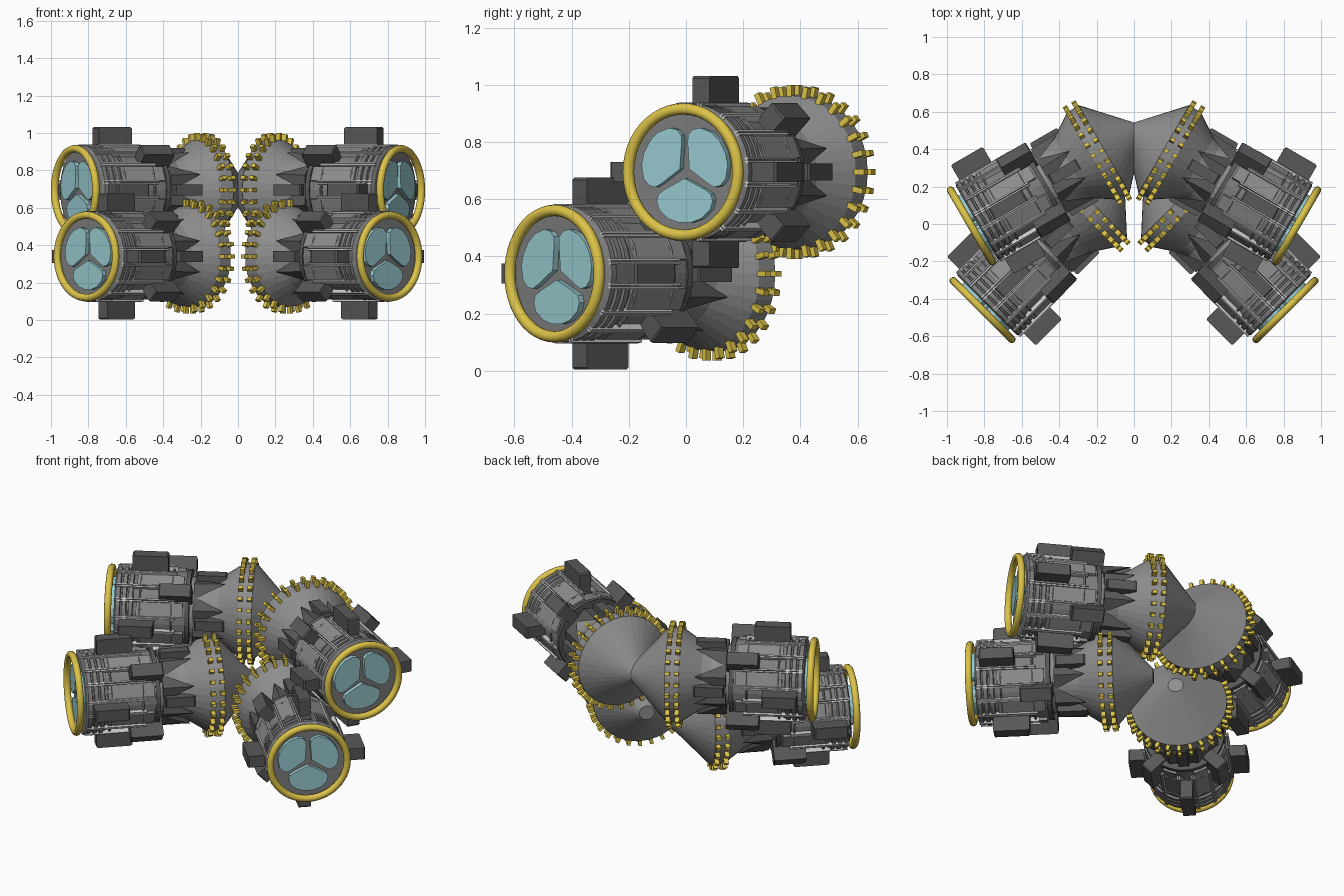
import bpy, bmesh, math
from mathutils import Matrix, Vector

if "Cube" in bpy.data.objects:
    bpy.data.objects.remove(bpy.data.objects["Cube"])

def material(name, rgb):
    m = bpy.data.materials.new(name)
    m.diffuse_color = (*rgb, 1)
    m.use_nodes = True
    m.node_tree.nodes["Principled BSDF"].inputs["Base Color"].default_value = m.diffuse_color
    return m

GREY = material("mid grey", (0.27, 0.27, 0.27))
HULL = material("hull grey", (0.21, 0.21, 0.21))
DARK = material("dark grey", (0.098, 0.098, 0.098))
SILVER = material("silver", (0.6, 0.6, 0.6))
GOLD = material("gold", (0.72, 0.55, 0.065))
GLASS = material("pale blue glass", (0.32, 0.60, 0.64))

# Pod space: x runs inward along the pod from the front ring, y sideways, z up.
def spin(angle):
    return Matrix.Rotation(angle, 4, 'X')

def lathe(bm, profile, n=32):
    rings = []
    for t, r in profile:
        if r == 0:
            rings.append([bm.verts.new((t, 0, 0))] * n)
        else:
            rings.append([bm.verts.new((t, r * math.cos(2 * math.pi * i / n),
                                        r * math.sin(2 * math.pi * i / n))) for i in range(n)])
    for a, b in zip(rings, rings[1:]):
        for i in range(n):
            j = (i + 1) % n
            vs = list(dict.fromkeys((a[i], a[j], b[j], b[i])))
            bm.faces.new(vs)

def prism(bm, points, depth, matrix):
    """Extrude a flat outline (3D points) along the depth vector."""
    a = [bm.verts.new(matrix @ Vector(p)) for p in points]
    b = [bm.verts.new(matrix @ (Vector(p) + Vector(depth))) for p in points]
    bm.faces.new(a)
    bm.faces.new(b[::-1])
    for i in range(len(a)):
        j = (i + 1) % len(a)
        bm.faces.new((a[i], b[i], b[j], a[j]))

def block(bm, t0, t1, r0, r1, width, angle, chamfer=0.0):
    """Block standing on the pod, pointing out along z before being spun."""
    c, w = chamfer, width / 2
    pts = [(t0, -w, r0), (t1, -w, r0), (t1, -w, r1 - c), (t1 - c, -w, r1),
           (t0 + c, -w, r1), (t0, -w, r1 - c)]
    if c == 0:
        pts = [(t0, -w, r0), (t1, -w, r0), (t1, -w, r1), (t0, -w, r1)]
    prism(bm, pts, (0, width, 0), spin(angle))

def torus(bm, t, R, r, n=40, m=8, smooth=False):
    g = [[bm.verts.new((t + r * math.sin(2 * math.pi * k / m),
                        (R + r * math.cos(2 * math.pi * k / m)) * math.cos(2 * math.pi * i / n),
                        (R + r * math.cos(2 * math.pi * k / m)) * math.sin(2 * math.pi * i / n)))
          for k in range(m)] for i in range(n)]
    for i in range(n):
        for k in range(m):
            f = bm.faces.new((g[i][k], g[(i + 1) % n][k],
                              g[(i + 1) % n][(k + 1) % m], g[i][(k + 1) % m]))
            f.smooth = smooth

parts = []
def part(name, mat, build):
    bm = bmesh.new()
    build(bm)
    bmesh.ops.recalc_face_normals(bm, faces=bm.faces)
    me = bpy.data.meshes.new(name)
    bm.to_mesh(me)
    bm.free()
    me.materials.append(mat)
    parts.append((name, me))

QUARTER, EIGHTH = math.pi / 2, math.pi / 4

# Ridged drum body
def drum(bm):
    prof = [(0.035, 0), (0.035, 0.222)]
    for k in range(3):
        t = 0.045 + k * 0.036
        prof += [(t, 0.24), (t + 0.022, 0.24), (t + 0.026, 0.228), (t + 0.034, 0.228)]
    prof += [(0.16, 0.224), (0.44, 0.218), (0.44, 0)]
    lathe(bm, prof)
part("drum_body", HULL, drum)

# Neck, flared gear hub and rear cone
part("neck_and_cone", GREY, lambda bm: lathe(bm, [
    (0.43, 0), (0.43, 0.19), (0.57, 0.17), (0.62, 0.185), (0.745, 0.268),
    (0.82, 0.272), (1.03, 0.043), (1.03, 0)], 36))

# Dark collar behind the drum
part("collar", DARK, lambda bm: lathe(bm, [
    (0.435, 0.18), (0.435, 0.226), (0.46, 0.226), (0.46, 0.18), (0.435, 0.18)]))

# Raised panels along the drum
def panels(bm):
    for i in range(8):
        block(bm, 0.16, 0.425, 0.2, 0.232, 0.08, (i + 0.5) * EIGHTH)
part("drum_panels", GREY, panels)

# Thin silver rods and hoops
def rods(bm):
    for i in range(8):
        for d in (-0.24, -0.19, 0.19, 0.24):
            block(bm, 0.04, 0.38, 0.22, 0.246, 0.008, (i + 0.5) * EIGHTH + d)
part("silver_rods", SILVER, rods)

def hoops(bm):
    for t in (0.18, 0.36):
        torus(bm, t, 0.23, 0.007, 32, 6)
part("drum_hoops", HULL, hoops)

# Outer fins: four square to the pod, four diagonal further back
def fins(bm):
    for k in range(4):
        t0, t1 = (0.125, 0.33) if k % 2 == 0 else (0.067, 0.265)
        block(bm, t0, t1, 0.2, 0.336, 0.07, k * QUARTER, 0.008)
        block(bm, 0.29, 0.475, 0.18, 0.305, 0.075, k * QUARTER + EIGHTH, 0.006)
part("outer_fins", DARK, fins)

# Neck fins and triangular braces on the flare
def neck_fins(bm):
    for k in range(4):
        block(bm, 0.49, 0.66, 0.15, 0.225, 0.06, k * QUARTER, 0.006)
part("neck_fins", DARK, neck_fins)

def braces(bm):
    for k in range(8):
        m = spin((k + 0.5) * EIGHTH)
        base = [bm.verts.new(m @ Vector(p)) for p in
                ((0.48, -0.078, 0.165), (0.48, 0.078, 0.165), (0.48, 0, 0.212))]
        tip = bm.verts.new(m @ Vector((0.655, 0, 0.218)))
        bm.faces.new(base)
        for i in range(3):
            bm.faces.new((base[i], base[(i + 1) % 3], tip))
part("neck_braces", DARK, braces)

# Two rows of gear teeth
def teeth(bm):
    for t in (0.752, 0.805):
        for i in range(28):
            block(bm, t - 0.013, t + 0.013, 0.255, 0.304, 0.02, i * math.pi / 14)
part("gear_teeth", GOLD, teeth)

# Front ring and three petal windows
part("front_ring", GOLD, lambda bm: torus(bm, 0, 0.221, 0.02, 48, 12, True))

def windows(bm):
    outline = [(0, 0.022)]
    for a, r in ((53, 0.10), (54, 0.13), (48, 0.152), (38, 0.167), (22, 0.176), (8, 0.178)):
        outline.append((math.radians(a), r))
    outline += [(-a, r) for a, r in outline[:0:-1]]
    pts = [(0.01, r * math.sin(a), r * math.cos(a)) for a, r in outline]
    for k in range(3):
        prism(bm, pts, (0.03, 0, 0), spin(math.pi + k * 2 * math.pi / 3))
part("petal_windows", GLASS, windows)

# Four pods: an upper and a lower pair, mirrored across x
for level, x, y, z, deg in (("upper", 0.87, -0.01, 0.695, 30), ("lower", 0.81, -0.46, 0.34, 45)):
    for side, s in (("right", 1), ("left", -1)):
        a = Vector((-s * math.cos(math.radians(deg)), math.sin(math.radians(deg)), 0))
        up = Vector((0, 0, 1))
        rot = Matrix((a, up.cross(a), up)).transposed().to_4x4()
        for name, me in parts:
            ob = bpy.data.objects.new(f"{level}_{side}_{name}", me)
            ob.matrix_world = Matrix.Translation((s * x, y, z)) @ rot
            bpy.context.collection.objects.link(ob)
